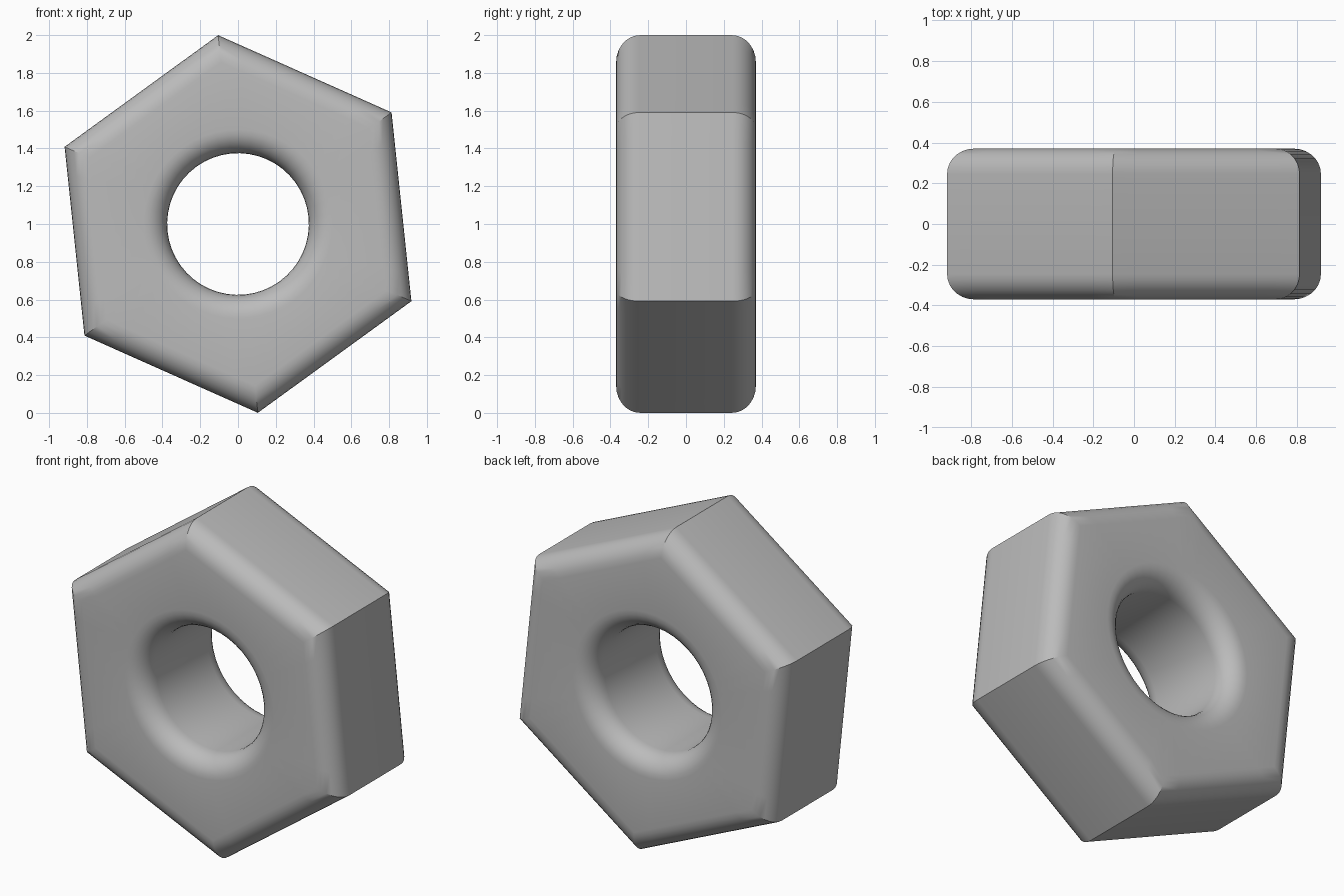
import bpy, bmesh, math

cube = bpy.data.objects.get("Cube")
if cube:
    bpy.data.objects.remove(cube, do_unlink=True)

SEGMENTS = 48
CORNER_RADIUS = 1.005
APOTHEM = CORNER_RADIUS * math.cos(math.pi / 6)
HOLE = 0.375
HALF = 0.37
FILLET = 0.125
STEPS = 7
TURN = math.radians(96)

metal = bpy.data.materials.new("plain grey")
metal.use_nodes = True
grey = (0.5, 0.5, 0.5, 1)
metal.diffuse_color = grey
metal.node_tree.nodes["Principled BSDF"].inputs["Base Color"].default_value = grey


def ring(bm, size, y, hexagonal):
    """One closed ring, either a circle or a hexagon of the given apothem."""
    verts = []
    for i in range(SEGMENTS):
        a = 2 * math.pi * i / SEGMENTS
        r = size
        if hexagonal:
            r /= math.cos(a % (math.pi / 3) - math.pi / 6)
        verts.append(bm.verts.new((r * math.cos(a + TURN), y, 1 + r * math.sin(a + TURN))))
    return verts


# Cross-section: rounded outer rim, flat face, rounded hole rim, mirrored front to back
arc = [math.pi / 2 * k / STEPS for k in range(STEPS + 1)]
half = [(APOTHEM - FILLET * (1 - math.cos(t)), HALF - FILLET * (1 - math.sin(t)), True) for t in arc]
half += [(HOLE + FILLET * (1 - math.sin(t)), HALF - FILLET * (1 - math.cos(t)), False) for t in arc]
section = half + [(size, -y, hexa) for size, y, hexa in reversed(half)]

# Hexagonal nut body lofted round the section
bm = bmesh.new()
rings = [ring(bm, *p) for p in section]
for a, b in zip(rings, rings[1:] + rings[:1]):
    for i in range(SEGMENTS):
        j = (i + 1) % SEGMENTS
        bm.faces.new((a[i], a[j], b[j], b[i]))
bmesh.ops.recalc_face_normals(bm, faces=bm.faces)
mesh = bpy.data.meshes.new("hex_nut")
bm.to_mesh(mesh)
bm.free()
mesh.materials.append(metal)
nut = bpy.data.objects.new("hex_nut", mesh)
bpy.context.collection.objects.link(nut)

# Smooth fillets with crisp hexagon corners
bpy.ops.object.select_all(action="DESELECT")
nut.select_set(True)
bpy.context.view_layer.objects.active = nut
bpy.ops.object.shade_smooth_by_angle(angle=math.radians(30))
